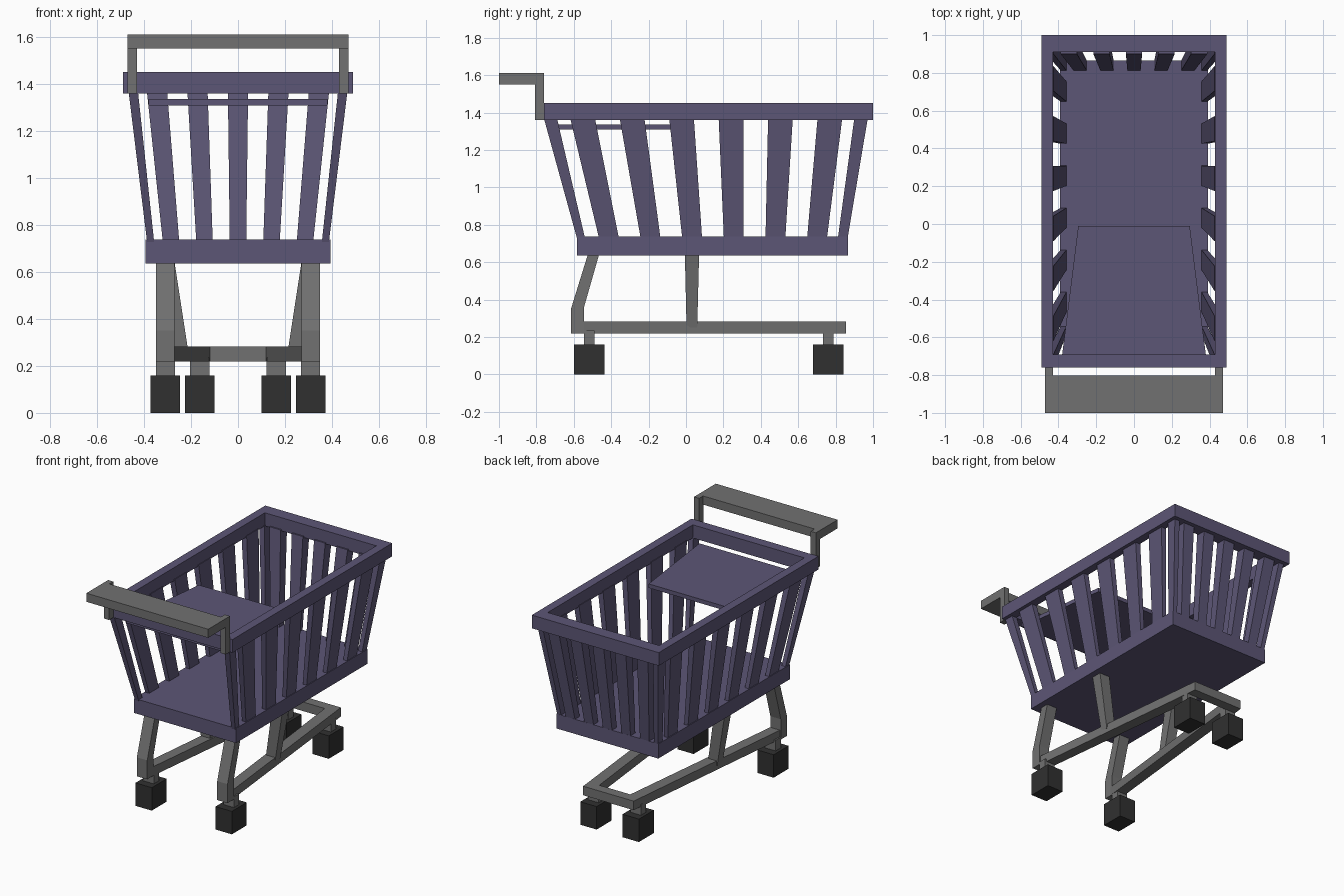
import bpy, bmesh

if "Cube" in bpy.data.objects:
    bpy.data.objects.remove(bpy.data.objects["Cube"])

def material(name, rgb):
    m = bpy.data.materials.new(name)
    m.diffuse_color = (*rgb, 1)
    m.use_nodes = True
    m.node_tree.nodes["Principled BSDF"].inputs["Base Color"].default_value = m.diffuse_color
    return m

PURPLE = material("purple", (0.108, 0.093, 0.18))
GREY = material("grey", (0.165, 0.165, 0.165))
DARK = material("dark", (0.03, 0.03, 0.03))

def loft(name, lower, upper, mat, mirror=False):
    """Closed solid between two matching outlines, optionally mirrored in x."""
    bm = bmesh.new()
    a = [bm.verts.new(p) for p in lower]
    b = [bm.verts.new(p) for p in upper]
    n = len(a)
    bm.faces.new(a[::-1])
    bm.faces.new(b)
    for i in range(n):
        j = (i + 1) % n
        bm.faces.new((a[i], a[j], b[j], b[i]))
    bmesh.ops.recalc_face_normals(bm, faces=bm.faces)
    me = bpy.data.meshes.new(name)
    bm.to_mesh(me)
    bm.free()
    me.materials.append(mat)
    ob = bpy.data.objects.new(name, me)
    bpy.context.collection.objects.link(ob)
    if mirror:
        ob.modifiers.new("mirror", 'MIRROR')
    return ob

def rect(x0, x1, y0, y1, z):
    return [(x0, y0, z), (x1, y0, z), (x1, y1, z), (x0, y1, z)]

def box(name, x, y, z, mat, mirror=False):
    return loft(name, rect(*x, *y, z[0]), rect(*x, *y, z[1]), mat, mirror)

FLOOR, RIM = 0.738, 1.36

def slat(name, bottom, top, mirror=True):
    loft(name, rect(*bottom, FLOOR - 0.01), rect(*top, RIM + 0.01), PURPLE, mirror)

# Basket floor
box("basket_floor", (-0.393, 0.393), (-0.583, 0.866), (0.636, FLOOR), PURPLE)

# Basket rim: a rectangular ring
bm = bmesh.new()
outer = [bm.verts.new(p) for p in rect(-0.49, 0.49, -0.76, 1.0, RIM)]
inner = [bm.verts.new(p) for p in rect(-0.43, 0.43, -0.69, 0.91, RIM)]
for i in range(4):
    j = (i + 1) % 4
    bm.faces.new((outer[i], outer[j], inner[j], inner[i]))
ring = bmesh.ops.extrude_face_region(bm, geom=bm.faces[:])
bmesh.ops.translate(bm, vec=(0, 0, 0.092),
                    verts=[g for g in ring["geom"] if isinstance(g, bmesh.types.BMVert)])
bmesh.ops.recalc_face_normals(bm, faces=bm.faces)
me = bpy.data.meshes.new("basket_rim")
bm.to_mesh(me)
bm.free()
me.materials.append(PURPLE)
bpy.context.collection.objects.link(bpy.data.objects.new("basket_rim", me))

# Side slats, fanning out towards the rim
for i in range(6):
    yb, yt = -0.412 + 0.2225 * i, -0.553 + 0.2645 * i
    slat("side_slat", (0.357, 0.387, yb - 0.053, yb + 0.053),
         (0.426, 0.466, yt - 0.066, yt + 0.066))

# Corner slats
slat("front_corner_slat", (0.357, 0.387, -0.583, -0.54), (0.426, 0.466, -0.76, -0.69))
slat("back_corner_slat", (0.357, 0.387, 0.812, 0.864), (0.426, 0.466, 0.90, 0.972))

# Back slats
for i in range(-2, 3):
    xb, xt = 0.1425 * i, 0.1725 * i
    slat("back_slat", (xb - 0.035, xb + 0.035, 0.812, 0.864),
         (xt - 0.043, xt + 0.043, 0.90, 0.972), False)

# Child seat flap
flap = [(-0.38, -0.69), (0.38, -0.69), (0.295, -0.01), (-0.295, -0.01)]
loft("seat_flap", [(x, y, 1.308) for x, y in flap], [(x, y, 1.336) for x, y in flap], PURPLE)

# Push handle and its uprights
box("handle_bar", (-0.47, 0.47), (-1.0, -0.803), (1.55, 1.61), GREY)
box("handle_upright", (0.43, 0.47), (-0.807, -0.76), (RIM, 1.61), GREY, True)

# Bent front legs
leg = [(-0.525, 0.64), (-0.465, 0.64), (-0.545, 0.36), (-0.545, 0.218), (-0.615, 0.218), (-0.615, 0.35)]
loft("front_leg", [(0.27, y, z) for y, z in leg], [(0.35, y, z) for y, z in leg], GREY, True)

# Middle legs
loft("middle_leg", rect(0.21, 0.283, 0.003, 0.06, 0.25), rect(0.27, 0.35, -0.006, 0.07, 0.64), GREY, True)

# Lower frame: converging rails and the rear cross bar
rail = [(0.27, -0.56), (0.345, -0.56), (0.195, 0.855), (0.112, 0.855)]
loft("lower_rail", [(x, y, 0.219) for x, y in rail], [(x, y, 0.282) for x, y in rail], GREY, True)
box("rear_cross_bar", (-0.13, 0.13), (0.785, 0.855), (0.219, 0.282), GREY)

# Wheels with stems
for name, x, y in (("front", 0.309, -0.517), ("back", 0.163, 0.76)):
    box(name + "_stem", (x - 0.041, x + 0.041), (y - 0.028, y + 0.028), (0.15, 0.235), GREY, True)
    box(name + "_wheel", (x - 0.063, x + 0.063), (y - 0.082, y + 0.082), (0, 0.16), DARK, True)
